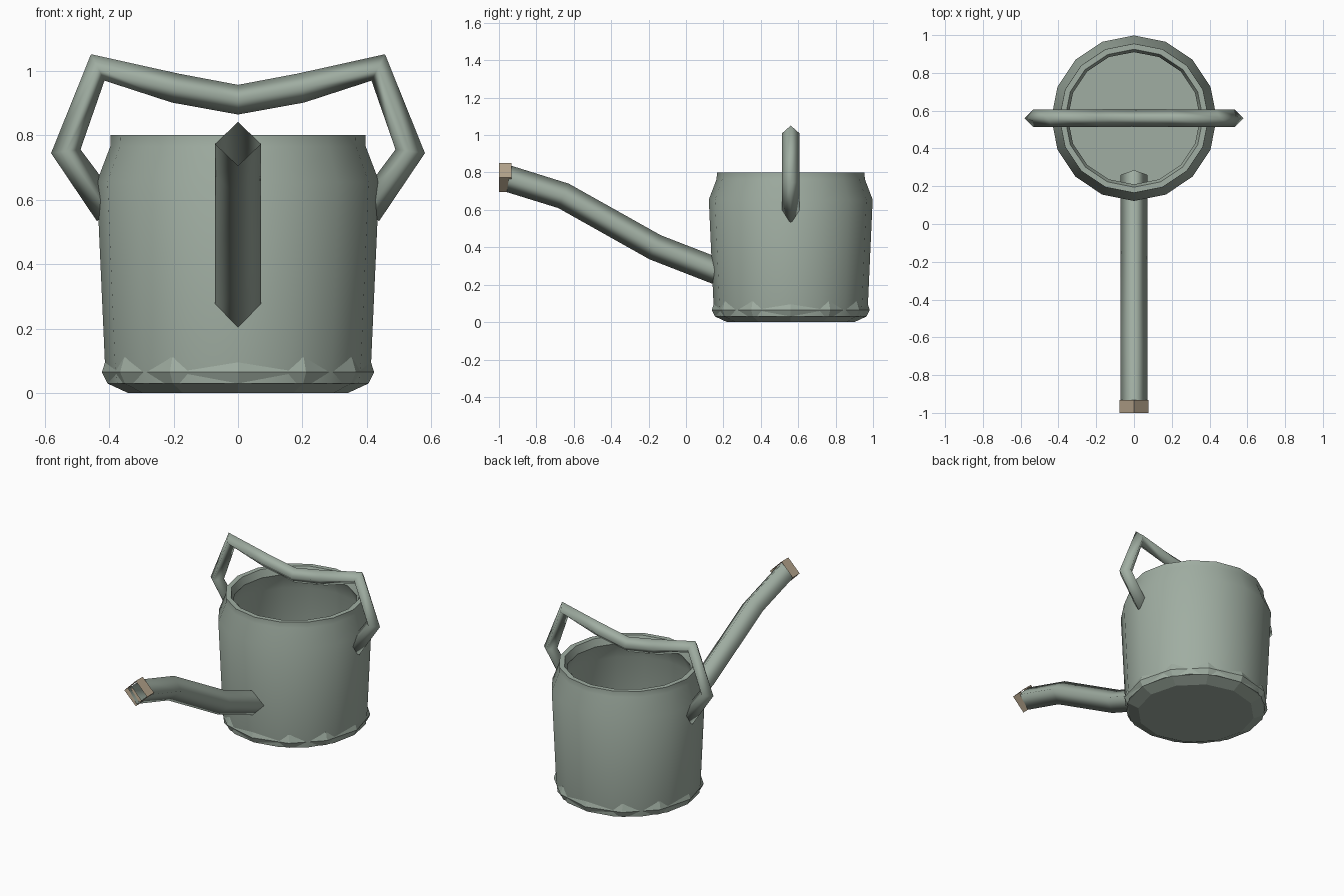
import bpy
import bmesh
import math
from mathutils import Vector

if "Cube" in bpy.data.objects:
    bpy.data.objects.remove(bpy.data.objects["Cube"], do_unlink=True)

POT_Y = 0.56


def make_material(name, color):
    mat = bpy.data.materials.new(name)
    mat.use_nodes = True
    mat.diffuse_color = (*color, 1)
    mat.node_tree.nodes["Principled BSDF"].inputs["Base Color"].default_value = (*color, 1)
    return mat


sage = make_material("sage green", (0.35, 0.42, 0.36))
tan = make_material("tan", (0.46, 0.37, 0.26))


def bridge_rings(name, rings, mat, caps=False, smooth_angle=0.0):
    """Join rings of points into a skin, with optional end caps."""
    bm = bmesh.new()
    loops = [[bm.verts.new(p) for p in ring] for ring in rings]
    n = len(loops[0])
    for a, b in zip(loops, loops[1:]):
        for i in range(n):
            j = (i + 1) % n
            bm.faces.new((a[i], a[j], b[j], b[i]))
    if caps:
        bm.faces.new(loops[0][::-1])
        bm.faces.new(loops[-1])
    bmesh.ops.recalc_face_normals(bm, faces=bm.faces)
    mesh = bpy.data.meshes.new(name)
    bm.to_mesh(mesh)
    bm.free()
    mesh.materials.append(mat)
    obj = bpy.data.objects.new(name, mesh)
    bpy.context.collection.objects.link(obj)
    if smooth_angle:
        bpy.ops.object.select_all(action="DESELECT")
        obj.select_set(True)
        bpy.context.view_layer.objects.active = obj
        bpy.ops.object.shade_smooth_by_angle(angle=math.radians(smooth_angle))
    return obj


def lathe(name, profile, sides, mat, smooth_angle=0.0):
    """Turn a (radius, height) profile around the pot axis."""
    turns = [math.tau * i / sides for i in range(sides)]
    rings = [[(r * math.cos(t), POT_Y + r * math.sin(t), z) for t in turns]
             for r, z in profile]
    return bridge_rings(name, rings, mat, True, smooth_angle)


def diamond_tube(name, path, side, radius, mat, caps=False, smooth_angle=0.0):
    """Sweep a four-sided section along a planar path; side is the plane normal."""
    pts = [Vector(p) for p in path]
    side = Vector(side)
    rings = []
    for i, p in enumerate(pts):
        tangent = Vector()
        if i > 0:
            tangent += (p - pts[i - 1]).normalized()
        if i < len(pts) - 1:
            tangent += (pts[i + 1] - p).normalized()
        up = side.cross(tangent.normalized())
        rings.append([p + d * radius for d in (up, side, -up, -side)])
    return bridge_rings(name, rings, mat, caps, smooth_angle)


# Hollow pot: outer wall, shoulder, rim, inner wall and floor
lathe("pot_body", [
    (0.405, 0.03), (0.413, 0.10), (0.438, 0.655), (0.396, 0.765), (0.395, 0.80),
    (0.365, 0.80), (0.35, 0.755), (0.398, 0.65), (0.385, 0.12),
], 16, sage, 35)

# Coarser foot whose corners poke through the pot wall
lathe("pot_foot", [(0.34, 0), (0.405, 0.03), (0.422, 0.065), (0.408, 0.11)], 12, sage)

# Handle arching over the opening
half = [(0.40, 0.56), (0.534, 0.75), (0.435, 1.01), (0.195, 0.946)]
outline = half + [(0, 0.91)] + [(-x, z) for x, z in reversed(half)]
diamond_tube("handle", [(x, POT_Y, z) for x, z in outline], (0, 1, 0), 0.046,
             sage, True, 180)

# Open spout running from inside the pot to the tip
spout_line = [(0.26, 0.235), (-0.165, 0.40), (-0.655, 0.675), (-0.97, 0.773)]
diamond_tube("spout", [(0, y, z) for y, z in spout_line], (1, 0, 0), 0.071,
             sage, False, 180)

# Thin open collar around the spout tip
diamond_tube("spout_collar", [(0, -0.932, 0.773), (0, -1, 0.773)], (1, 0, 0), 0.078, tan)
